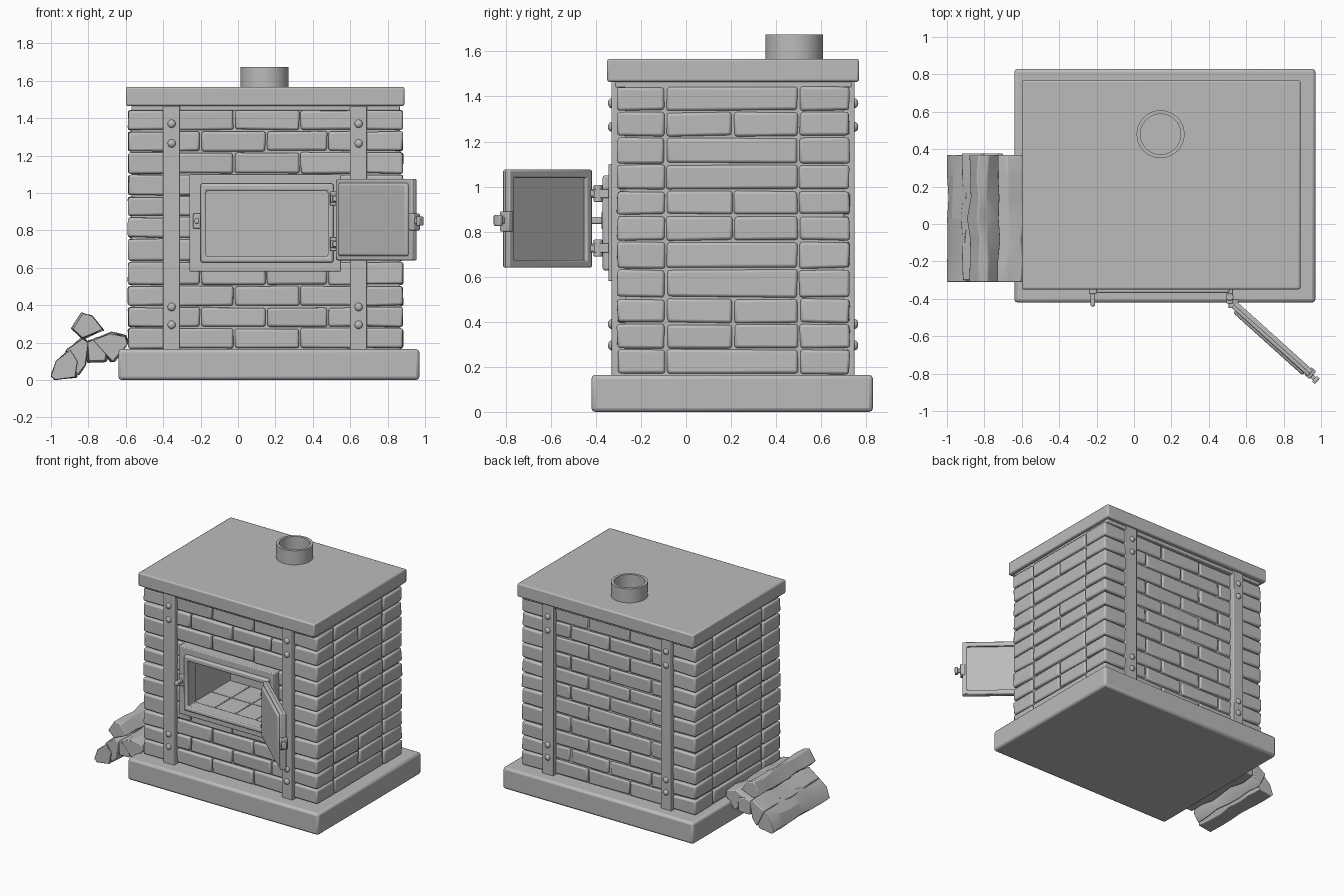
import bpy, bmesh, math, random
from mathutils import Matrix, Vector

random.seed(4)
old = bpy.data.objects.get("Cube")
if old:
    bpy.data.objects.remove(old, do_unlink=True)

# One plain grey for everything
grey = bpy.data.materials.new("plain grey")
grey.use_nodes = True
tone = (0.5, 0.5, 0.5, 1)
grey.diffuse_color = tone
grey.node_tree.nodes["Principled BSDF"].inputs["Base Color"].default_value = tone


def finish(name, bm, bevel=0.0, segments=2, matrix=None):
    bmesh.ops.recalc_face_normals(bm, faces=bm.faces)
    mesh = bpy.data.meshes.new(name)
    bm.to_mesh(mesh)
    bm.free()
    mesh.materials.append(grey)
    ob = bpy.data.objects.new(name, mesh)
    bpy.context.collection.objects.link(ob)
    if matrix:
        ob.matrix_world = matrix
    if bevel:
        mod = ob.modifiers.new("soft edges", "BEVEL")
        mod.width, mod.segments = bevel, segments
    bpy.ops.object.select_all(action="DESELECT")
    ob.select_set(True)
    bpy.context.view_layer.objects.active = ob
    bpy.ops.object.shade_smooth_by_angle(angle=math.radians(35))
    return ob


def add_box(bm, x, y, z, jitter=0.0):
    lo, hi = Vector((x[0], y[0], z[0])), Vector((x[1], y[1], z[1]))
    for v in bmesh.ops.create_cube(bm, size=1)["verts"]:
        v.co = (lo + hi) / 2 + v.co * (hi - lo)
        v.co += Vector([random.uniform(-jitter, jitter) for _ in range(3)])


def boxes(name, items, bevel=0.0, jitter=0.0, segments=2, matrix=None):
    bm = bmesh.new()
    for item in items:
        add_box(bm, *item, jitter=jitter)
    return finish(name, bm, bevel, segments, matrix)


def ring(name, outer, inner, y0, y1, bevel, matrix=None):
    """Rectangular frame; outer and inner are (x0, x1, z0, z1)."""
    bm = bmesh.new()
    loops = []
    for (a, b, c, d), y in ((outer, y0), (outer, y1), (inner, y1), (inner, y0)):
        loops.append([bm.verts.new((px, y, pz)) for px, pz in ((a, c), (b, c), (b, d), (a, d))])
    for i in range(4):
        p, q = loops[i], loops[(i + 1) % 4]
        for j in range(4):
            k = (j + 1) % 4
            bm.faces.new((p[j], p[k], q[k], q[j]))
    return finish(name, bm, bevel, 2, matrix)


# Hearth slab and top slab
boxes("base_slab", [((-.64, .97), (-.42, .83), (0, .165))], .018)
boxes("top_slab", [((-.6, .89), (-.35, .768), (1.465, 1.567))], .01)
boxes("top_ledge", [((-.57, .865), (-.315, .735), (1.44, 1.468))], .006)

# Mortar core, left hollow for the firebox
X0, X1, Y0, Y1 = -.57, .865, -.27, .70
FX0, FX1, FZ0, FZ1, FY = -.19, .50, .64, 1.03, .18
boxes("mortar_core", [
    ((X0, FX0), (Y0, Y1), (.15, 1.46)),
    ((FX1, X1), (Y0, Y1), (.15, 1.46)),
    ((FX0, FX1), (Y0, Y1), (.15, FZ0)),
    ((FX0, FX1), (Y0, Y1), (FZ1, 1.46)),
    ((FX0, FX1), (FY, Y1), (FZ0, FZ1))])
boxes("firebox_floor", [
    ((FX0 + i * .173, FX0 + i * .173 + .168), (-.28 + j * .23, -.055 + j * .23), (.63, .655))
    for i in range(4) for j in range(2)], .005)

# Brick courses
levels = [.165, .28, .392, .505, .634, .758, .873, .984, 1.10, 1.22, 1.333, 1.447]
corner, side, front, back = [], [], [], []


def course(joints, y, z, out):
    for a, b in zip(joints, joints[1:]):
        if b - a > .03:
            out.append(((a + .005, b - .005), y, z))


for row, (a, b) in enumerate(zip(levels, levels[1:])):
    z = (a + .005, b - .005)
    # corner bricks reach around from the faces to the sides
    for y in ((-.305, -.095), (.505, .725)):
        corner.append(((-.587, -.38), y, z))
        corner.append(((.67, .882), y, z))
    # side stretchers, some courses split in two
    cuts = [(-.085, .205), (.215, .495)] if row in (1, 2, 5, 6, 9) else [(-.085, .495)]
    for y in cuts:
        side.append(((-.585, -.5), y, z))
        side.append(((.8, .88), y, z))
    # running bond between the straps
    inner = [-.02, .33] if row % 2 == 0 else [-.2, .15, .48]
    joints = [-.37] + inner + [.66]
    yf = (-.292, -.24)
    if 4 <= row <= 7:
        course([-.37, -.2], yf, z, front)
        course([.51, .66], yf, z, front)
    else:
        course(joints, yf, z, front)
    course(joints, (.66, .712), z, back)

for name, group in (("corner_bricks", corner), ("side_bricks", side),
                    ("front_bricks", front), ("back_bricks", back)):
    boxes(name, group, .012, .004)

# Iron straps with rivets, front and back
straps, rivets = [], bmesh.new()
for x in (-.355, .645):
    for y, face in (((-.33, -.26), -.33), ((.68, .748), .748)):
        straps.append(((x - .046, x + .046), y, (.16, 1.466)))
        for z in (.295, .39, 1.265, 1.37):
            m = Matrix.Translation((x, face, z)) @ Matrix.Diagonal((1, .75, 1, 1))
            bmesh.ops.create_uvsphere(rivets, u_segments=14, v_segments=8, radius=.022, matrix=m)
boxes("iron_straps", straps, .005)
finish("rivets", rivets)

# Flue collar: a lathed wall section
bm = bmesh.new()
profile = [(.0, 1.572), (.108, 1.572), (.108, 1.674), (.128, 1.674), (.128, 1.55)]
verts = [bm.verts.new((r, 0, z)) for r, z in profile]
edges = [bm.edges.new(pair) for pair in zip(verts, verts[1:])]
bmesh.ops.spin(bm, geom=verts + edges, axis=(0, 0, 1), cent=(0, 0, 0),
               angle=math.tau, steps=40, use_duplicate=False)
bmesh.ops.remove_doubles(bm, verts=bm.verts, dist=.0005)
finish("flue_collar", bm, matrix=Matrix.Translation((.142, .48, 0)))

# Door surround
opening = (-.17, .48, .66, 1.01)
ring("door_surround", (-.26, .55, .58, 1.10), opening, -.345, -.26, .006)
ring("door_rim", (-.2, .51, .628, 1.05), opening, -.37, -.33, .01)

# Latch catch on the surround
boxes("latch_catch", [
    ((-.24, -.2), (-.375, -.34), (.81, .89)),
    ((-.232, -.208), (-.44, -.36), (.835, .865))], .006)

# Open door, built along its own x from the hinge
swing = Matrix.Translation((.531, -.436, 0)) @ Matrix.Rotation(math.radians(-42), 4, "Z")
boxes("door_plate", [((0, .55), (-.015, .01), (.64, 1.075))], .008, matrix=swing)
ring("door_outer_rim", (0, .55, .64, 1.075), (.035, .515, .675, 1.04), 0, .028, .007, swing)
boxes("door_inner_panel", [((.025, .525), (-.03, 0), (.662, 1.053))], .014, segments=3, matrix=swing)
boxes("door_handle", [
    ((.53, .565), (-.02, .035), (.80, .89)),
    ((.55, .605), (-.012, .012), (.835, .865)),
    ((.583, .605), (-.02, .02), (.825, .875))], .006, matrix=swing)

# Hinges between surround and door
hinges = bmesh.new()
for z in (.727, .97):
    add_box(hinges, (.495, .53), (-.425, -.34), (z - .02, z + .02))
    add_box(hinges, (.505, .56), (-.45, -.405), (z - .015, z + .015))
    bmesh.ops.create_cone(hinges, cap_ends=True, segments=14, radius1=.02, radius2=.02, depth=.075,
                          matrix=Matrix.Translation((.512, -.39, z)))
finish("hinges", hinges, .004)

# Split firewood: wedge sections stretched front to back with slight wander
sections = [
    [(-1, .02), (-.98, 0), (-.87, .015), (-.855, .1), (-.9, .16), (-.97, .1)],
    [(-.92, .16), (-.83, .22), (-.8, .2), (-.82, .08), (-.86, .03)],
    [(-.885, .27), (-.83, .355), (-.78, .34), (-.72, .27), (-.83, .225)],
    [(-.8, .1), (-.8, .2), (-.76, .22), (-.7, .2), (-.71, .1)],
    [(-.77, .21), (-.68, .25), (-.6, .23), (-.59, .19), (-.67, .1)]]
for n, section in enumerate(sections):
    bm = bmesh.new()
    loops = []
    for s in range(7):
        y = -.31 + s * .113
        wob = .012 if 0 < s < 6 else .004
        loops.append([bm.verts.new((max(-1, px + random.uniform(-wob, wob)), y + .01 * (n % 2),
                                    max(0, pz + random.uniform(-wob, wob)))) for px, pz in section])
    for p, q in zip(loops, loops[1:]):
        for j in range(len(section)):
            k = (j + 1) % len(section)
            bm.faces.new((p[j], p[k], q[k], q[j]))
    bm.faces.new(loops[0])
    bm.faces.new(loops[-1])
    finish(f"split_log_{n + 1}", bm, .006)
